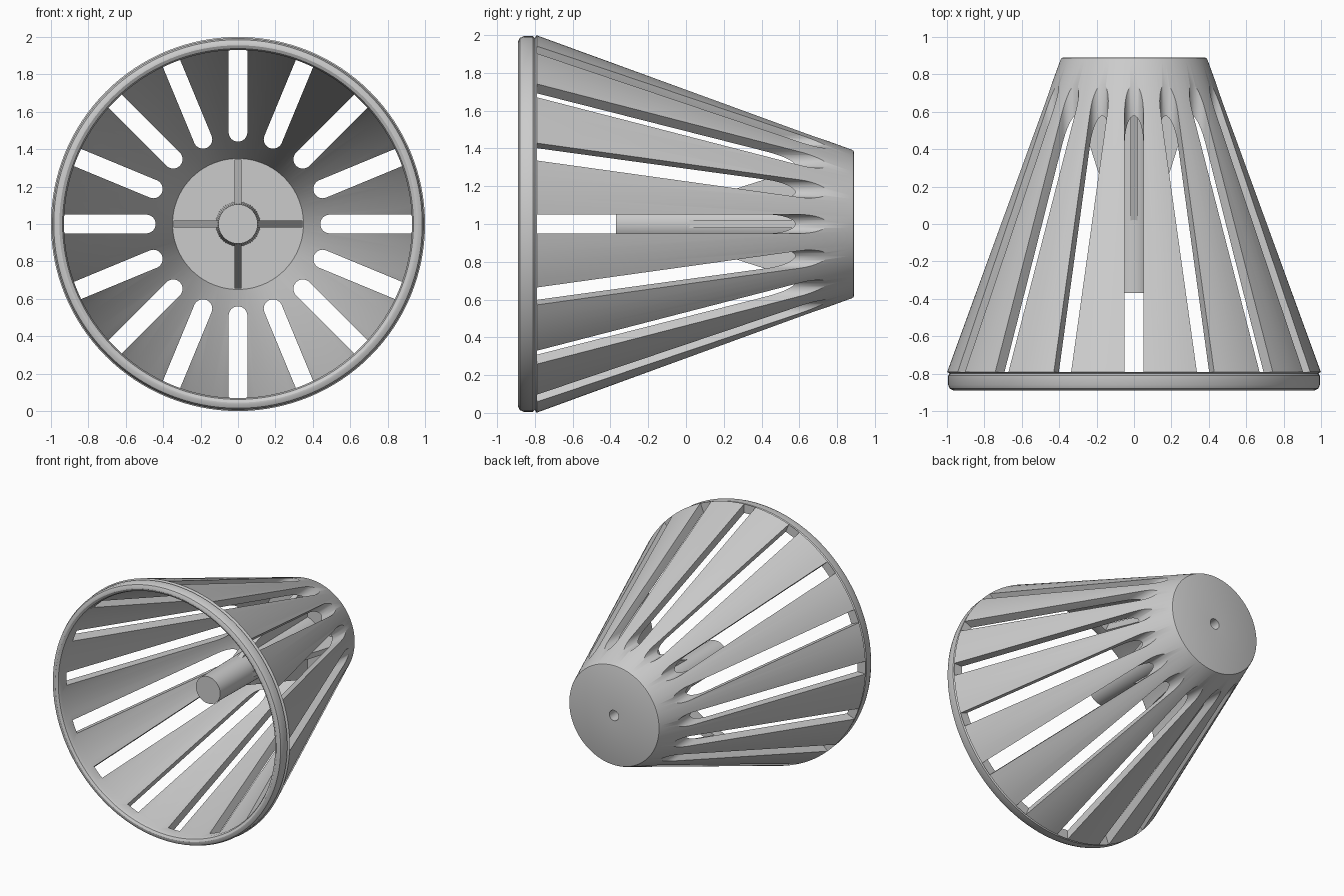
import bpy, bmesh, math
from mathutils import Matrix, Vector

if "Cube" in bpy.data.objects:
    bpy.data.objects.remove(bpy.data.objects["Cube"], do_unlink=True)

SLOTS = 16
FLOOR_Y = 0.83
LIFT = Matrix.Translation((0, 0, 1))  # the axis runs along y at z = 1

grey = bpy.data.materials.new("light grey")
grey.use_nodes = True
grey.diffuse_color = (0.6, 0.6, 0.6, 1)
grey.node_tree.nodes["Principled BSDF"].inputs["Base Color"].default_value = (0.6, 0.6, 0.6, 1)


def finish(name, bm):
    """Turn a bmesh into a named grey object."""
    bmesh.ops.remove_doubles(bm, verts=bm.verts, dist=1e-5)
    bmesh.ops.recalc_face_normals(bm, faces=bm.faces)
    bm.transform(LIFT)
    mesh = bpy.data.meshes.new(name)
    bm.to_mesh(mesh)
    bm.free()
    mesh.materials.append(grey)
    obj = bpy.data.objects.new(name, mesh)
    bpy.context.collection.objects.link(obj)
    return obj


def smooth(obj):
    bpy.ops.object.select_all(action="DESELECT")
    obj.select_set(True)
    bpy.context.view_layer.objects.active = obj
    bpy.ops.object.shade_smooth_by_angle(angle=math.radians(30))


def lathe(name, profile, steps, closed):
    """Spin (radius, y) points about the y axis."""
    bm = bmesh.new()
    verts = [bm.verts.new((r, y, 0)) for r, y in profile]
    pairs = list(zip(verts, verts[1:]))
    if closed:
        pairs.append((verts[-1], verts[0]))
    edges = [bm.edges.new(p) for p in pairs]
    bmesh.ops.spin(bm, geom=verts + edges, cent=(0, 0, 0), axis=(0, 1, 0),
                   angle=math.tau, steps=steps, use_merge=False)
    return finish(name, bm)


def prism(bm, outline, offset, turn):
    """Extrude a flat outline by offset, then turn it about the y axis."""
    face = bm.faces.new([bm.verts.new(p) for p in outline])
    out = bmesh.ops.extrude_face_region(bm, geom=[face], use_keep_orig=True)
    top = [v for v in out["geom"] if isinstance(v, bmesh.types.BMVert)]
    bmesh.ops.translate(bm, verts=top, vec=offset)
    bmesh.ops.rotate(bm, verts=list(set(top) | set(face.verts)), cent=(0, 0, 0),
                     matrix=Matrix.Rotation(turn, 3, "Y"))


# Conical shell with its rounded rim and closed back
shell = lathe("slotted_cone", [
    (0.04, 0.89), (0.38, 0.89), (0.388, 0.887), (0.393, 0.878),
    (1.0, -0.79), (0.985, -0.80), (0.994, -0.81), (0.994, -0.86),
    (0.985, -0.88), (0.965, -0.89), (0.955, -0.89), (0.938, -0.88),
    (0.93, -0.86), (0.93, -0.79), (0.35, FLOOR_Y), (0.04, FLOOR_Y)], 128, True)

# Round-ended slots cut lengthwise through the wall
bm = bmesh.new()
for i in range(SLOTS):
    arc = [math.pi * k / 16 for k in range(17)]
    outline = [(0.05 * math.cos(a), -0.79, 0.49 - 0.05 * math.sin(a)) for a in arc]
    outline += [(-0.05, -0.79, 1.1), (0.05, -0.79, 1.1)]
    prism(bm, outline, Vector((0, 1.8, 0)), math.tau * i / SLOTS)
cutter = finish("slot_cutter", bm)
cutter.hide_render = True

cut = shell.modifiers.new("slots", "BOOLEAN")
cut.operation = "DIFFERENCE"
cut.solver = "EXACT"
cut.object = cutter
bpy.context.view_layer.objects.active = shell
bpy.ops.object.modifier_apply(modifier="slots")
bpy.data.objects.remove(cutter, do_unlink=True)
smooth(shell)

# Tapered centre post with a screw hole from the back
post = lathe("centre_post", [
    (0, -0.37), (0.105, -0.37), (0.12, FLOOR_Y), (0.04, FLOOR_Y),
    (0.04, 0.4), (0, 0.4)], 64, False)
smooth(post)

# Four tapering ribs bracing the post against the floor
bm = bmesh.new()
for i in range(4):
    outline = [(-0.02, -0.04, 0.09), (-0.02, 0.76, 0.345),
               (-0.02, FLOOR_Y, 0.345), (-0.02, FLOOR_Y, 0.09)]
    prism(bm, outline, Vector((0.04, 0, 0)), math.tau * i / 4)
finish("post_ribs", bm)
